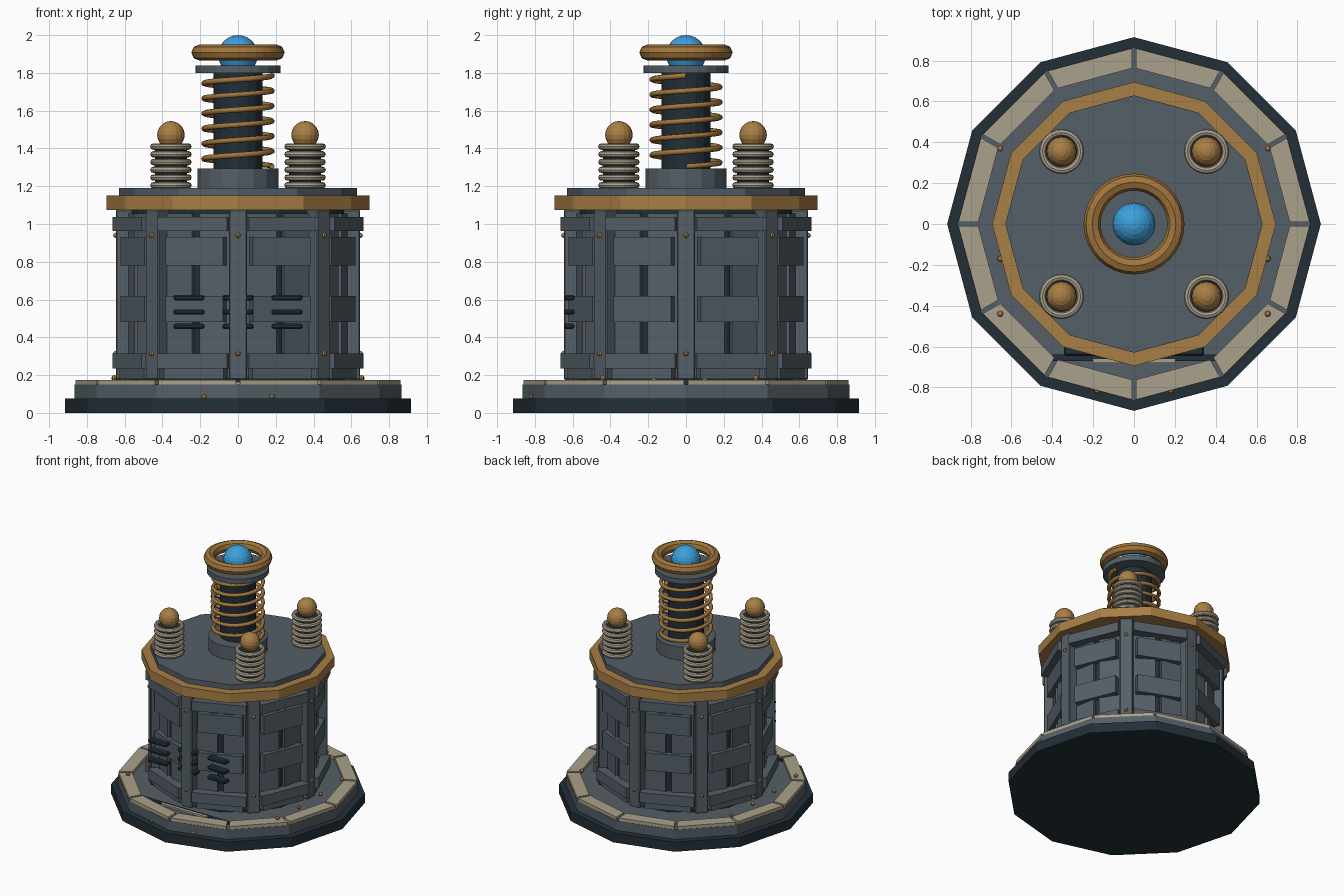
import bpy, bmesh
from math import pi, cos, sin, radians
from mathutils import Matrix, Vector

cube = bpy.data.objects.get("Cube")
if cube:
    bpy.data.objects.remove(cube, do_unlink=True)


def material(name, rgb):
    m = bpy.data.materials.new(name)
    m.use_nodes = True
    m.diffuse_color = (*rgb, 1)
    m.node_tree.nodes["Principled BSDF"].inputs["Base Color"].default_value = (*rgb, 1)
    return m


STEEL = material("slate steel", (0.09, 0.115, 0.135))
DARK = material("dark iron", (0.016, 0.028, 0.039))
BRASS = material("brass", (0.39, 0.21, 0.058))
COPPER = material("copper", (0.36, 0.18, 0.045))
CREAM = material("cream ceramic", (0.41, 0.355, 0.26))
BLUE = material("blue glow", (0.045, 0.35, 0.71))


def finish(bm, name, mat):
    bmesh.ops.recalc_face_normals(bm, faces=bm.faces)
    me = bpy.data.meshes.new(name)
    bm.to_mesh(me)
    bm.free()
    me.materials.append(mat)
    ob = bpy.data.objects.new(name, me)
    bpy.context.collection.objects.link(ob)
    return ob


def prism(name, mat, sides, r, z0, z1, x=0, y=0):
    """Upright regular prism with corners on the axes."""
    bm = bmesh.new()
    bmesh.ops.create_cone(bm, cap_ends=True, segments=sides, radius1=r, radius2=r, depth=z1 - z0,
                          matrix=Matrix.Translation((x, y, (z0 + z1) / 2)))
    return finish(bm, name, mat)


def box(name, mat, size, centre, angle=0, bevel=0):
    """Box whose x size points outward, turned about the z axis."""
    bm = bmesh.new()
    bmesh.ops.create_cube(bm, size=1)
    bmesh.ops.scale(bm, vec=size, verts=bm.verts)
    if bevel:
        bmesh.ops.bevel(bm, geom=bm.edges[:], offset=bevel, segments=1, affect='EDGES')
    bmesh.ops.transform(bm, matrix=Matrix.Rotation(angle, 4, 'Z') @ Matrix.Translation(centre), verts=bm.verts)
    return finish(bm, name, mat)


def ball(name, mat, r, centre, u=16, v=10):
    bm = bmesh.new()
    bmesh.ops.create_uvsphere(bm, u_segments=u, v_segments=v, radius=r,
                              matrix=Matrix.Translation(centre))
    return finish(bm, name, mat)


def torus(name, mat, major, minor, centre, seg=24, ring=8):
    bpy.ops.mesh.primitive_torus_add(major_radius=major, minor_radius=minor, major_segments=seg,
                                     minor_segments=ring, location=centre)
    ob = bpy.context.object
    ob.name = name
    ob.data.materials.append(mat)
    return ob


def on_circle(r, angle, z):
    return Vector((r * cos(angle), r * sin(angle), z))


# Stepped base
prism("base_foot", DARK, 12, 0.915, 0, 0.075)
prism("base_step", STEEL, 12, 0.865, 0.075, 0.15)

# Ceramic plates around the rim, with a gap at each corner
for i in range(12):
    a, b = i * pi / 6, (i + 1) * pi / 6
    bm = bmesh.new()
    pts = []
    for r in (0.863, 0.765):
        p, q = on_circle(r, a, 0.148), on_circle(r, b, 0.148)
        gap = (q - p).normalized() * 0.01
        pts += [p + gap, q - gap] if r > 0.8 else [q - gap, p + gap]
    face = bm.faces.new([bm.verts.new(p) for p in pts])
    up = bmesh.ops.extrude_face_region(bm, geom=[face])["geom"]
    bmesh.ops.translate(bm, vec=(0, 0, 0.027), verts=[g for g in up if isinstance(g, bmesh.types.BMVert)])
    finish(bm, "rim_plate", CREAM)

# Threshold on the front floor
box("threshold", DARK, (0.8, 0.03, 0.012), (0, -0.655, 0.156))
box("threshold_strip", CREAM, (0.4, 0.02, 0.014), (0, -0.67, 0.157))

# Drum core with panels on its sixteen sides
prism("drum_core", DARK, 16, 0.57, 0.14, 1.08)
for i in range(16):
    box("core_panel", STEEL, (0.03, 0.185, 0.87), (0.563, 0, 0.62), (i + 0.5) * pi / 8)

# Eight posts with rails and straps between them
for i in range(8):
    corner, side = i * pi / 4, (i + 0.5) * pi / 4
    box("post", STEEL, (0.09, 0.095, 0.9), (0.601, 0, 0.625), corner, 0.006)
    for z in (0.315, 0.94):
        ball("post_rivet", BRASS, 0.014, on_circle(0.647, corner, z), 8, 6)
    box("top_rail", STEEL, (0.07, 0.4, 0.075), (0.602, 0, 1.0), side)
    box("bottom_rail", STEEL, (0.07, 0.4, 0.08), (0.602, 0, 0.275), side)
    box("sill", STEEL, (0.06, 0.34, 0.06), (0.58, 0, 0.21), side)
    box("upper_strap", STEEL, (0.05, 0.33, 0.15), (0.58, 0, 0.855), side)
    box("middle_strap", STEEL, (0.05, 0.33, 0.14), (0.58, 0, 0.55), side)

# Front vent slats
for x in (-0.26, 0, 0.26):
    for z in (0.458, 0.534, 0.61):
        box("vent_slat", DARK, (0.165, 0.055, 0.028), (x, -0.618, z), 0, 0.008)

# Brass trim and lid
prism("drum_trim", BRASS, 12, 0.695, 1.075, 1.15)
prism("lid", STEEL, 12, 0.63, 1.15, 1.19)

# Central tower
prism("tower_collar", STEEL, 16, 0.215, 1.19, 1.295)
prism("tower_shaft", DARK, 16, 0.13, 1.295, 1.81)
prism("tower_cap", STEEL, 24, 0.225, 1.8, 1.84)
torus("crown_ring", COPPER, 0.205, 0.042, (0, 0, 1.908), 32)
ball("orb", BLUE, 0.105, (0, 0, 1.895), 20, 12)

# Coil around the shaft
curve = bpy.data.curves.new("coil", 'CURVE')
curve.dimensions = '3D'
curve.bevel_depth = 0.015
curve.bevel_resolution = 1
curve.use_fill_caps = True
turns, steps = 6, 24
spline = curve.splines.new('POLY')
spline.points.add(turns * steps)
for i, p in enumerate(spline.points):
    p.co = (*on_circle(0.18, i * 2 * pi / steps, 1.305 + 0.48 * i / (turns * steps)), 1)
curve.materials.append(COPPER)
bpy.context.collection.objects.link(bpy.data.objects.new("coil", curve))

# Four ribbed insulators with ball terminals
for x in (-0.355, 0.355):
    for y in (-0.355, 0.355):
        prism("insulator_core", DARK, 16, 0.085, 1.19, 1.41, x, y)
        for k in range(6):
            torus("insulator_rib", CREAM, 0.093, 0.017, (x, y, 1.205 + 0.041 * k))
        ball("terminal_ball", BRASS, 0.073, (x, y, 1.472))

# Floor and base rivets
for s in (-1, 1):
    for y in (-0.44, -0.17, 0.1, 0.37):
        ball("floor_rivet", BRASS, 0.015, (s * 0.655, y, 0.185 if abs(y) > 0.3 else 0.17), 8, 6)
    ball("base_rivet", BRASS, 0.014, (s * 0.18, -0.817, 0.085), 8, 6)
